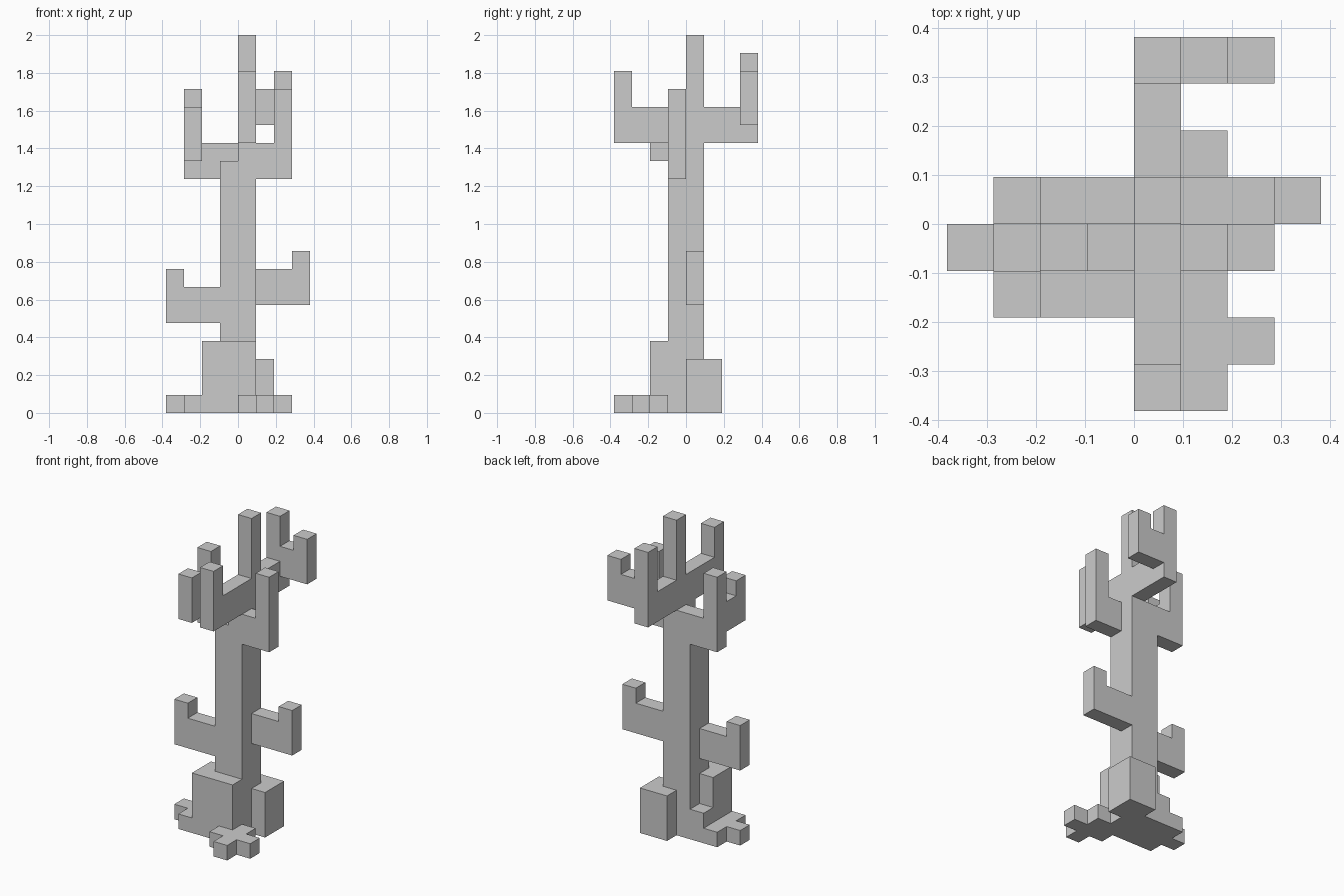
import bpy, bmesh
from mathutils import Vector

if "Cube" in bpy.data.objects:
    bpy.data.objects.remove(bpy.data.objects["Cube"])

U = 2 / 21  # one block of the grid; all positions below are in blocks
parts = {}
RIGHT, LEFT = Vector((1, 0, 0)), Vector((-1, 0, 0))
BACK, FRONT = Vector((0, 1, 0)), Vector((0, -1, 0))


def add(name, cells):
    """Add cells to a part; a shared cell stays with the first part using it."""
    used = set().union(*parts.values())
    parts.setdefault(name, set()).update(set(cells) - used)


def block(name, x, y, width, depth, height):
    """Upright block standing on the ground."""
    add(name, [(x + i, y + j, k) for i in range(width)
               for j in range(depth) for k in range(height)])


def arm(name, start, way, length, tip):
    """Arm two blocks tall, with an upturned end rising `tip` blocks more."""
    for i in range(length):
        p = Vector(start) + way * i
        rise = 2 + (tip if i == length - 1 else 0)
        add(name, [(round(p.x), round(p.y), round(p.z) + k) for k in range(rise)])


def root(name, x, y):
    """Flat plus-shaped root on the ground."""
    add(name, [(x, y, 0)])
    for way in (RIGHT, LEFT, BACK, FRONT):
        add(name, [(x + round(way.x), y + round(way.y), 0)])


# Trunk: two-by-two column whose right rear quarter rises to the top
block("trunk", -1, -1, 2, 2, 14)
block("trunk", 0, -1, 1, 1, 15)
block("trunk", 0, 0, 1, 1, 21)

# Buttresses and flat roots
block("base_front", -2, -2, 3, 2, 4)
block("base_back", 0, 0, 2, 2, 3)
block("base_left", -2, 0, 1, 1, 2)
root("root_front", 1, -3)
root("root_left", -3, -1)

# Low side branches
arm("low_branch_right", (1, 0, 6), RIGHT, 3, 1)
arm("low_branch_left", (-2, -1, 5), LEFT, 3, 1)

# Crown branches, two of them with a side fork
arm("crown_branch_right", (1, -1, 13), RIGHT, 2, 3)
arm("crown_branch_left", (-1, 0, 13), LEFT, 2 + 1, 3)
arm("crown_branch_front", (0, -1, 15), FRONT, 4, 2)
arm("crown_branch_back", (0, 1, 15), BACK, 3, 3)
arm("crown_fork_left", (-3, -1, 14), FRONT, 2, 1)
arm("crown_fork_back", (1, 3, 16), RIGHT, 2, 1)

solid = set().union(*parts.values())


def outer_faces(cell):
    """Yield corner points of the sides of a cell that touch air."""
    for axis in range(3):
        a, b = (axis + 1) % 3, (axis + 2) % 3
        for side in (0, 1):
            beside = list(cell)
            beside[axis] += 2 * side - 1
            if tuple(beside) in solid:
                continue
            quad = []
            for i, j in ((0, 0), (1, 0), (1, 1), (0, 1)):
                p = list(cell)
                p[axis] += side
                p[a] += i
                p[b] += j
                quad.append(Vector(p) * U)
            yield quad if side else quad[::-1]


# Build every part as a clean shell of flat panels
for name, cells in parts.items():
    bm = bmesh.new()
    for cell in sorted(cells):
        for quad in outer_faces(cell):
            bm.faces.new([bm.verts.new(p) for p in quad])
    bmesh.ops.remove_doubles(bm, verts=bm.verts[:], dist=1e-4)
    bmesh.ops.dissolve_limit(bm, angle_limit=0.01, verts=bm.verts[:], edges=bm.edges[:])
    mesh = bpy.data.meshes.new(name)
    bm.to_mesh(mesh)
    bm.free()
    bpy.context.collection.objects.link(bpy.data.objects.new(name, mesh))
